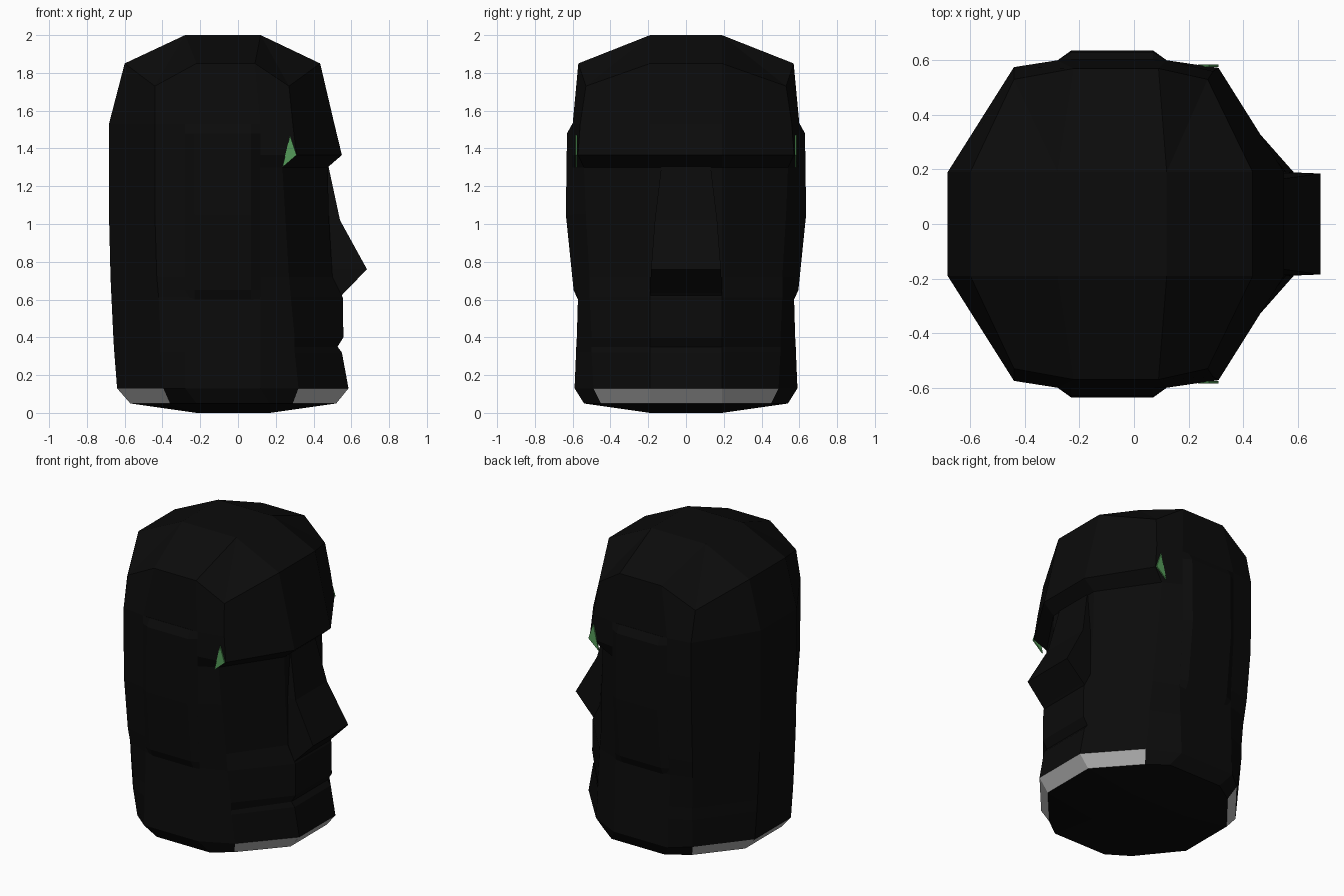
import bpy, bmesh

if "Cube" in bpy.data.objects:
    bpy.data.objects.remove(bpy.data.objects["Cube"])


def material(name, rgb):
    m = bpy.data.materials.new(name)
    m.diffuse_color = (*rgb, 1)
    m.use_nodes = True
    m.node_tree.nodes["Principled BSDF"].inputs["Base Color"].default_value = m.diffuse_color
    return m


BLACK = material("black stone", (0.0033, 0.0033, 0.0033))
GREY = material("grey stone", (0.45, 0.45, 0.45))
GREEN = material("moss green", (0.09, 0.33, 0.1))


def finish(name, bm, mats):
    bmesh.ops.recalc_face_normals(bm, faces=bm.faces)
    me = bpy.data.meshes.new(name)
    bm.to_mesh(me)
    bm.free()
    ob = bpy.data.objects.new(name, me)
    bpy.context.collection.objects.link(ob)
    for m in mats:
        me.materials.append(m)
    return ob


def loft(name, rings, mats=(BLACK,)):
    """Skin a stack of equally sized rings and close both ends."""
    bm = bmesh.new()
    vs = [[bm.verts.new(p) for p in r] for r in rings]
    n = len(vs[0])
    for a, b in zip(vs, vs[1:]):
        for i in range(n):
            j = (i + 1) % n
            bm.faces.new((a[i], a[j], b[j], b[i]))
    bm.faces.new(vs[0])
    bm.faces.new(vs[-1])
    return finish(name, bm, mats)


def head_ring(z, back, bc, side, fc, front, drop=0, sx=(-0.28, 0.12), fy=0.19):
    """Twelve sided section: back edge, back corner, side, front corner, front edge."""
    half = [(back, 0.19, z), (*bc, z - drop), (sx[0], side, z),
            (sx[1], side, z), (*fc, z - drop), (front, fy, z)]
    return half + [(x, -y, h) for x, y, h in reversed(half)]


# Head: sections from below the chin up to the crown
head = loft("head", [
    head_ring(0.05, -0.57, (-0.36, 0.45), 0.54, (0.29, 0.45), 0.52, sx=(-0.22, 0.17)),
    head_ring(0.13, -0.64, (-0.395, 0.495), 0.59, (0.32, 0.49), 0.585),
    head_ring(0.32, -0.655, (-0.41, 0.52), 0.582, (0.30, 0.50), 0.55),
    head_ring(0.35, -0.657, (-0.41, 0.52), 0.581, (0.30, 0.50), 0.527),
    head_ring(0.40, -0.66, (-0.41, 0.52), 0.578, (0.30, 0.50), 0.558),
    head_ring(0.61, -0.67, (-0.42, 0.53), 0.572, (0.28, 0.51), 0.555),
    head_ring(0.72, -0.675, (-0.43, 0.545), 0.58, (0.27, 0.51), 0.50),
    head_ring(1.05, -0.683, (-0.44, 0.57), 0.60, (0.25, 0.53), 0.48),
    head_ring(1.30, -0.683, (-0.44, 0.575), 0.60, (0.235, 0.54), 0.475),
    head_ring(1.365, -0.683, (-0.44, 0.575), 0.60, (0.31, 0.572), 0.55),
    head_ring(1.53, -0.683, (-0.44, 0.575), 0.60, (0.29, 0.56), 0.51),
    head_ring(1.85, -0.60, (-0.44, 0.53), 0.57, (0.27, 0.53), 0.435,
              drop=0.12, sx=(-0.22, 0.09)),
], (BLACK, GREY))


def cap(name, z, x0, x1, ring):
    """Sloped cap from a head ring to a small flat rectangle."""
    bm = bmesh.new()
    low = [bm.verts.new(p) for p in ring]
    q = [bm.verts.new((x, y, z)) for x, y in
         ((x0, 0.19), (x1, 0.19), (x1, -0.19), (x0, -0.19))]
    owner = [0, 0, 0, 1, 1, 1, 2, 2, 2, 3, 3, 3]
    for i in range(12):
        j = (i + 1) % 12
        a, b = q[owner[i]], q[owner[j]]
        bm.faces.new((low[i], low[j], b) if a is b else (low[i], low[j], b, a))
    bm.faces.new(q)
    return finish(name, bm, (BLACK,))


# Crown and underside; the head's own end faces are dropped
ends = bmesh.new()
ends.from_mesh(head.data)
bmesh.ops.delete(ends, geom=[f for f in ends.faces if len(f.verts) == 12], context='FACES')
# Lower bevel is grey at the front and back, black along the sides
for f in ends.faces:
    c = f.calc_center_median()
    if c.z < 0.12 and (c.x > 0.34 or c.x < -0.4):
        f.material_index = 1
ends.to_mesh(head.data)
ends.free()
cap("crown", 2.0, -0.28, 0.12,
    head_ring(1.85, -0.60, (-0.44, 0.53), 0.57, (0.27, 0.53), 0.435,
              drop=0.12, sx=(-0.22, 0.09)))
cap("underside", 0.0, -0.22, 0.17,
    head_ring(0.05, -0.57, (-0.36, 0.45), 0.54, (0.29, 0.45), 0.52, sx=(-0.22, 0.17)))

# Nose: wedge widening downward
loft("nose", [[(0.4, -w, z), (x, -w, z), (x, w, z), (0.4, w, z)] for z, x, w in
              ((0.61, 0.54, 0.19), (0.635, 0.56, 0.19), (0.76, 0.683, 0.185),
               (1.02, 0.54, 0.165), (1.31, 0.478, 0.13))])

for s, label in ((-1, "right"), (1, "left")):
    # Ears: long raised plates with bevelled rims
    loft("ear_" + label, [[(a, s * 0.53, z), (b, s * 0.53, z), (b, s * yb, z),
                           (c, s * yo, z), (d, s * yo, z), (a, s * yb, z)]
         for z, a, b, c, d, yb, yo in
         ((0.60, -0.28, 0.12, 0.07, -0.23, 0.570, 0.572),
          (0.65, -0.28, 0.12, 0.07, -0.23, 0.575, 0.595),
          (1.05, -0.28, 0.12, 0.07, -0.23, 0.60, 0.636),
          (1.48, -0.28, 0.12, 0.07, -0.23, 0.60, 0.63),
          (1.53, -0.28, 0.12, 0.07, -0.23, 0.60, 0.602))])
    # Green end of the brow overhang
    tri = [(0.275, 1.47), (0.31, 1.365), (0.235, 1.30)]
    loft("brow_end_" + label, [[(x, s * y, z) for x, z in tri] for y in (0.576, 0.584)],
         (GREEN,))
